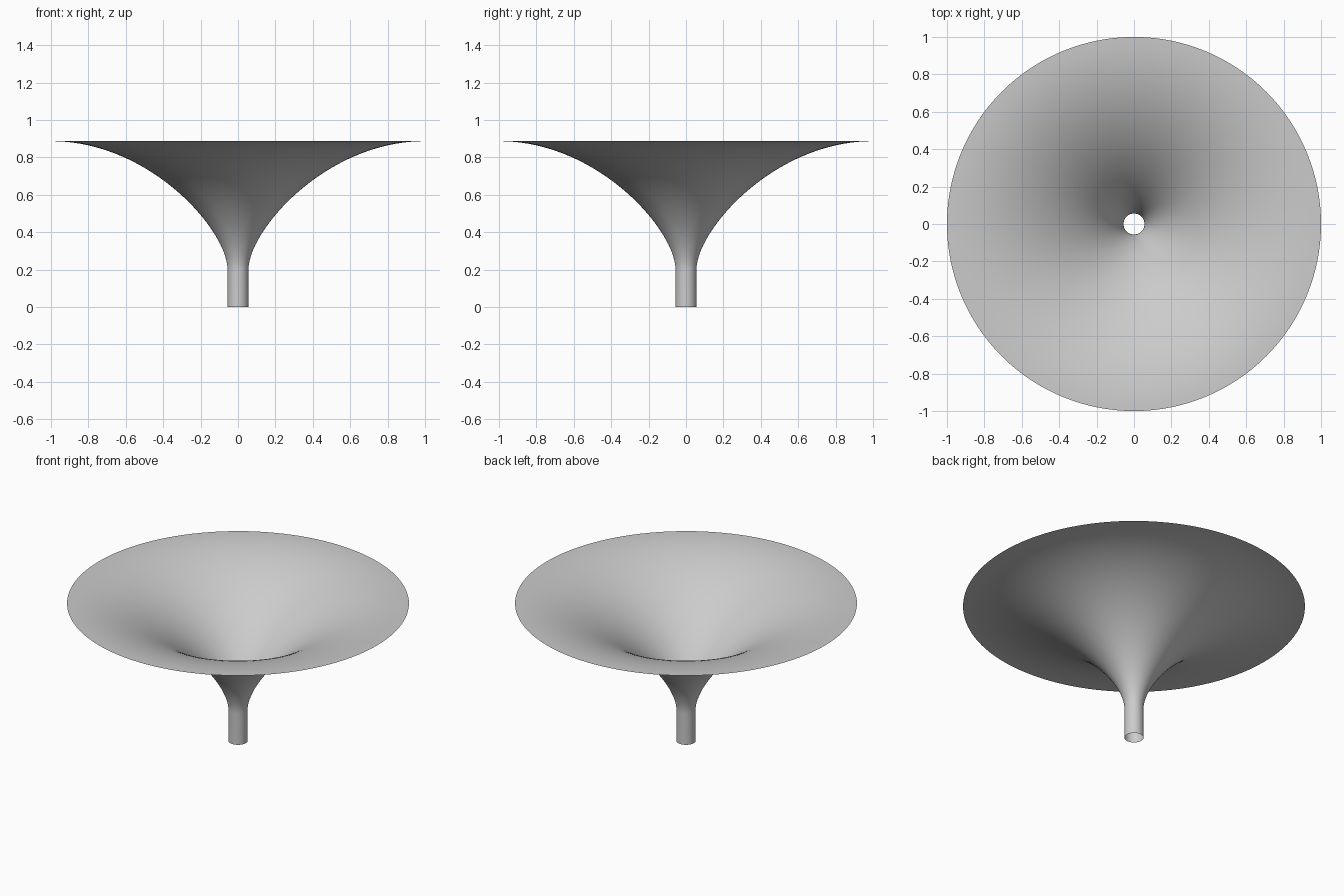
import bpy
import bmesh
import math
from mathutils import Vector
from mathutils.geometry import interpolate_bezier

if "Cube" in bpy.data.objects:
    bpy.data.objects.remove(bpy.data.objects["Cube"])

STEM_R, STEM_TOP, RIM_R, RIM_Z = 0.056, 0.2, 1.0, 0.887

# Material
grey = bpy.data.materials.new("light grey")
grey.use_nodes = True
colour = (0.6, 0.6, 0.6, 1)
grey.diffuse_color = colour
grey.node_tree.nodes["Principled BSDF"].inputs["Base Color"].default_value = colour

# Profile: straight stem flaring out to a flat rim
flare = interpolate_bezier(
    Vector((STEM_R, 0, STEM_TOP)), Vector((STEM_R, 0, STEM_TOP + 0.21)),
    Vector((RIM_R - 0.53, 0, RIM_Z)), Vector((RIM_R, 0, RIM_Z)), 40)
profile = [Vector((STEM_R, 0, 0))] + list(flare)

# Open thin shell, revolved around the vertical axis
bm = bmesh.new()
verts = [bm.verts.new(p) for p in profile]
edges = [bm.edges.new(pair) for pair in zip(verts, verts[1:])]
bmesh.ops.spin(bm, geom=verts + edges, cent=(0, 0, 0), axis=(0, 0, 1),
               angle=math.tau, steps=128, use_merge=True)
bmesh.ops.remove_doubles(bm, verts=bm.verts[:], dist=0.0001)
bm.normal_update()
if sum(f.normal.z for f in bm.faces) < 0:
    bmesh.ops.reverse_faces(bm, faces=bm.faces[:])
for face in bm.faces:
    face.smooth = True

mesh = bpy.data.meshes.new("funnel")
bm.to_mesh(mesh)
bm.free()
mesh.materials.append(grey)
bpy.context.collection.objects.link(bpy.data.objects.new("funnel", mesh))
